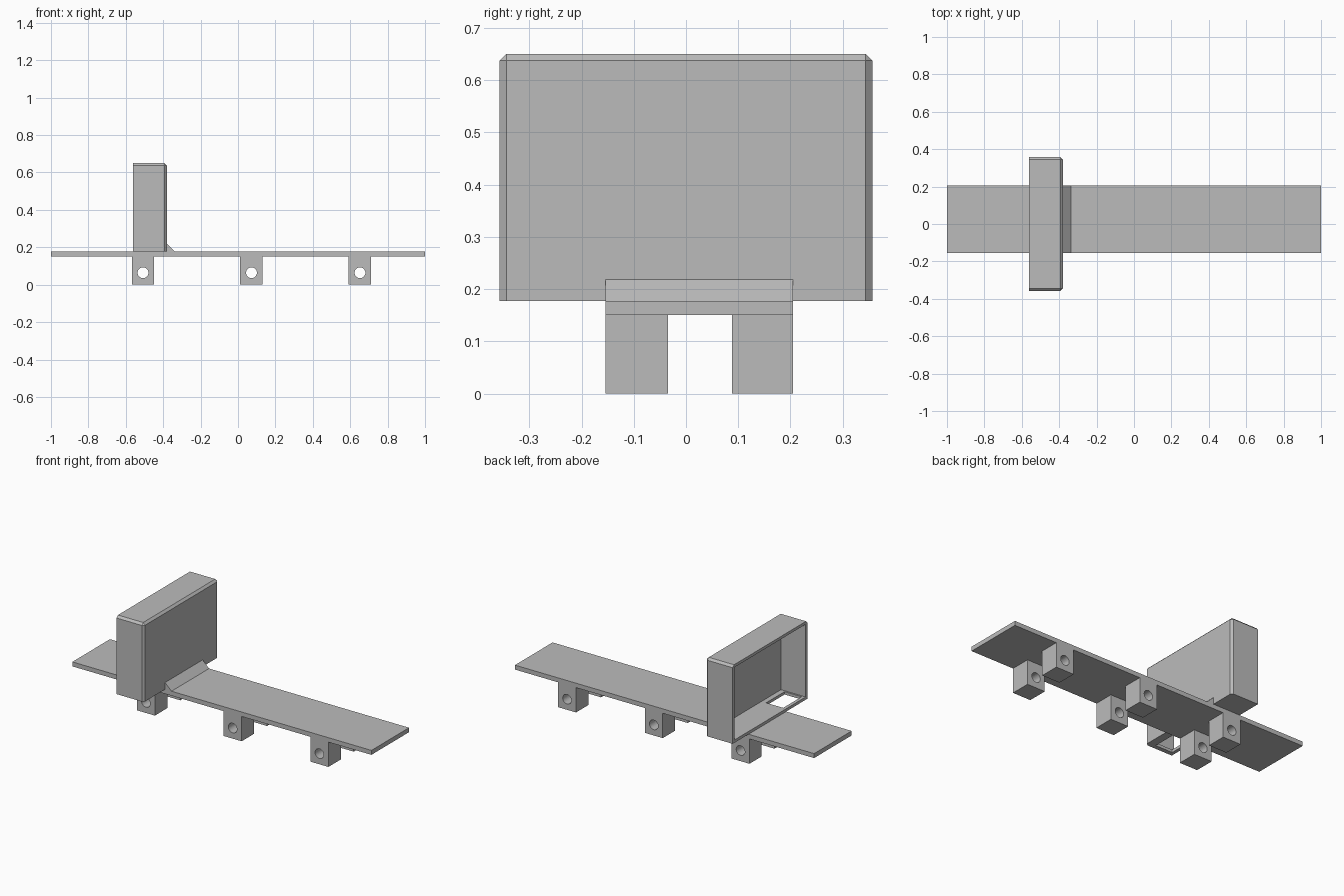
import bpy, bmesh
from mathutils import Vector

cube = bpy.data.objects.get("Cube")
if cube:
    bpy.data.objects.remove(cube, do_unlink=True)

grey = bpy.data.materials.new("plain_grey")
grey.use_nodes = True
colour = (0.5, 0.5, 0.5, 1)
grey.diffuse_color = colour
grey.node_tree.nodes["Principled BSDF"].inputs["Base Color"].default_value = colour


def finish(name, bm):
    mesh = bpy.data.meshes.new(name)
    bm.normal_update()
    bm.to_mesh(mesh)
    bm.free()
    obj = bpy.data.objects.new(name, mesh)
    bpy.context.collection.objects.link(obj)
    mesh.materials.append(grey)
    return obj


def box_bm(x, y, z):
    bm = bmesh.new()
    bmesh.ops.create_cube(bm, size=1)
    for v in bm.verts:
        v.co = Vector([(a + b) / 2 + c * (b - a) for (a, b), c in zip((x, y, z), v.co)])
    return bm


def box(name, x, y, z):
    return finish(name, box_bm(x, y, z))


def cut(obj, cutter):
    cutter.hide_render = True
    cutter.hide_set(True)
    cutter.display_type = "WIRE"
    mod = obj.modifiers.new("cut", "BOOLEAN")
    mod.operation = "DIFFERENCE"
    mod.solver = "EXACT"
    mod.object = cutter
    # Apply the cut and drop the helper
    bpy.context.view_layer.objects.active = obj
    bpy.ops.object.modifier_apply(modifier=mod.name)
    bpy.data.objects.remove(cutter, do_unlink=True)


# Long base plate
BACK, FRONT = 0.205, -0.154
DECK_LOW, DECK_TOP = 0.15, 0.177
box("base_plate", (-1, 1), (FRONT, BACK), (DECK_LOW, DECK_TOP))

# Three pairs of lugs, each with a pin hole
for i, x in enumerate((-0.508, 0.072, 0.652)):
    for side, y in (("front", (FRONT, -0.034)), ("back", (0.088, BACK))):
        lug = box(f"{side}_lug_{i + 1}", (x - 0.06, x + 0.06), y, (0, DECK_LOW))
        bm = bmesh.new()
        bmesh.ops.create_cone(bm, cap_ends=True, segments=32, radius1=0.029,
                              radius2=0.029, depth=1)
        pin = finish("pin_cutter", bm)
        pin.rotation_euler.x = 1.5708
        pin.location = (x, 0, 0.064)
        bpy.context.view_layer.update()
        cut(lug, pin)

# Upright housing, bevelled around its closed face and top corners
X0, X1, HALF, TOP, WALL = -0.562, -0.38, 0.357, 0.65, 0.017
bm = box_bm((X0, X1), (-HALF, HALF), (DECK_TOP, TOP))
edges = []
for e in bm.edges:
    m = (e.verts[0].co + e.verts[1].co) / 2
    on_face, on_top, on_side = m.x > X1 - 0.01, m.z > TOP - 0.01, abs(m.y) > HALF - 0.01
    if on_face + on_top + on_side == 2:
        edges.append(e)
bmesh.ops.bevel(bm, geom=edges, offset=0.013, segments=1, affect="EDGES", profile=0.5)
housing = finish("housing", bm)

# Hollow opened toward the short end, and a slot through the floor
cut(housing, box("hollow_cutter", (X0 - 0.1, X1 - WALL), (WALL - HALF, HALF - WALL),
                 (DECK_TOP + WALL, TOP - WALL)))
cut(housing, box("slot_cutter", (-0.542, -0.428), (-0.33, FRONT), (0.1, 0.25)))

# Triangular fillet bracing the housing
bm = bmesh.new()
profile = [(X1, DECK_TOP), (-0.337, DECK_TOP), (X1, 0.218)]
face = bm.faces.new([bm.verts.new((x, FRONT, z)) for x, z in profile])
out = bmesh.ops.extrude_face_region(bm, geom=[face])
bmesh.ops.translate(bm, vec=(0, BACK - FRONT, 0),
                    verts=[g for g in out["geom"] if isinstance(g, bmesh.types.BMVert)])
bmesh.ops.recalc_face_normals(bm, faces=bm.faces)
finish("brace_fillet", bm)
